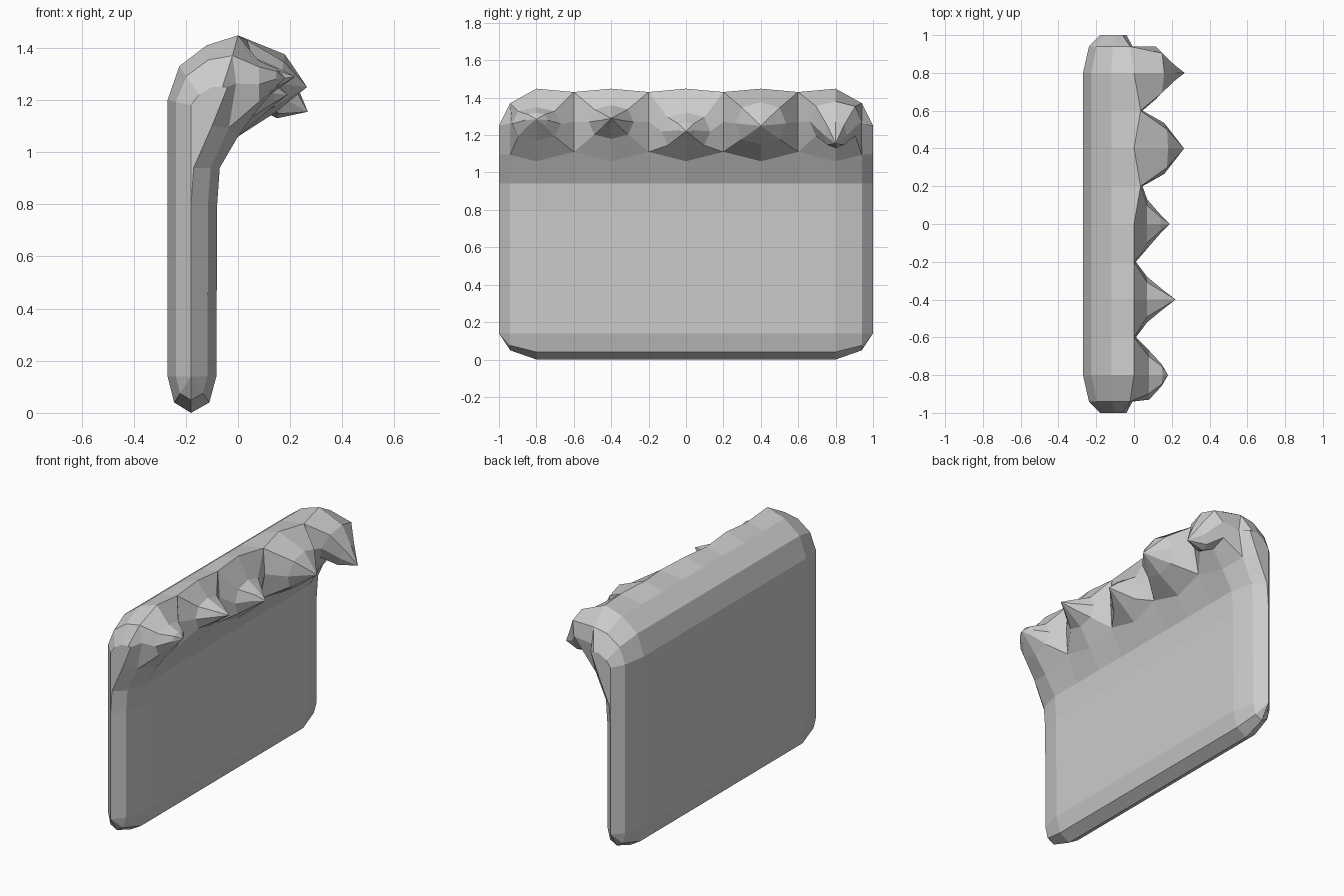
import bpy, bmesh

if "Cube" in bpy.data.objects:
    bpy.data.objects.remove(bpy.data.objects["Cube"])

# Slab cross-section: (outer x, z) and the core point it shrinks to at the ends
PROFILE = [
    (-.18, .00, -.18, .14), (-.11, .04, -.18, .14), (-.083, .14, -.18, .14),
    (-.08, .80, -.18, .80), (-.07, .94, -.17, .94), (.00, 1.09, -.10, 1.10),
    (.01, 1.27, -.04, 1.25), (.00, 1.435, -.06, 1.25), (-.12, 1.41, -.10, 1.25),
    (-.225, 1.33, -.15, 1.22), (-.27, 1.20, -.18, 1.18), (-.27, .14, -.18, .14),
    (-.245, .04, -.18, .14),
]
N = len(PROFILE)
STATIONS = [-1, -.94, -.8, -.6, -.4, -.2, 0, .2, .4, .6, .8, .94, 1]
NOSE = (5, 6, 7)

# Claws: station index, rings (x low, x high, half width, z low, z high), tip (x, z)
CLAWS = [
    (2, [(.08, .08, .13, 1.17, 1.35), (.14, .15, .06, 1.24, 1.32)], (.18, 1.285)),
    (4, [(.07, .07, .12, 1.18, 1.36), (.15, .16, .05, 1.24, 1.32)], (.22, 1.29)),
    (6, [(.07, .07, .13, 1.12, 1.32), (.14, .14, .05, 1.18, 1.27)], (.19, 1.22)),
    (8, [(.14, .18, .135, 1.15, 1.375)], (.265, 1.25)),
    (10, [(.07, .16, .14, 1.17, 1.38), (.15, .22, .06, 1.13, 1.27)], (.268, 1.155)),
]
RING = [(-1, -1), (0, -1), (1, -1), (1, 0), (1, 1), (0, 1), (-1, 1), (-1, 0)]

bm = bmesh.new()

# Slab grid, rounded off toward both ends
grid = []
for i, y in enumerate(STATIONS):
    f = {1: 0, .94: .65}.get(abs(y), 1)
    row = []
    for k, (x, z, cx, cz) in enumerate(PROFILE):
        if f == 1 and k in NOSE:
            centre = i % 2 == 0
            if not centre and y > 0:
                x += .035 if k != 5 else .015
            z += {5: -.03 if centre else .02, 6: 0, 7: .013 if centre else -.005}[k]
        row.append(bm.verts.new((cx + (x - cx) * f, y, cz + (z - cz) * f)))
    grid.append(row)

for i in range(len(STATIONS) - 1):
    for k in range(N):
        if k in (5, 6) and 0 < i < len(STATIONS) - 2:
            continue  # opening filled by the claws
        a, b = grid[i], grid[i + 1]
        m = (k + 1) % N
        bm.faces.new((a[k], b[k], b[m], a[m]))

# End ridges
bm.faces.new(grid[0])
bm.faces.new(grid[-1][::-1])

# Claws lofted from the openings in the nose
for c, rings, tip in CLAWS:
    y = STATIONS[c]
    prev = [grid[c + u][6 + v] for u, v in RING]
    for xl, xh, w, zl, zh in rings:
        cur = []
        for u, v in RING:
            s = .75 if u and v else 1
            t = (v * s + 1) / 2
            cur.append(bm.verts.new((xl + (xh - xl) * t, y + u * s * w, zl + (zh - zl) * t)))
        for j in range(8):
            n = (j + 1) % 8
            bm.faces.new((prev[j], prev[n], cur[n], cur[j]))
        prev = cur
    point = bm.verts.new((tip[0], y, tip[1]))
    for j in range(8):
        bm.faces.new((prev[j], prev[(j + 1) % 8], point))

bmesh.ops.remove_doubles(bm, verts=bm.verts, dist=.0005)
bmesh.ops.recalc_face_normals(bm, faces=bm.faces)
mesh = bpy.data.meshes.new("clawed_slab")
bm.to_mesh(mesh)
bm.free()
bpy.context.collection.objects.link(bpy.data.objects.new("clawed_slab", mesh))
